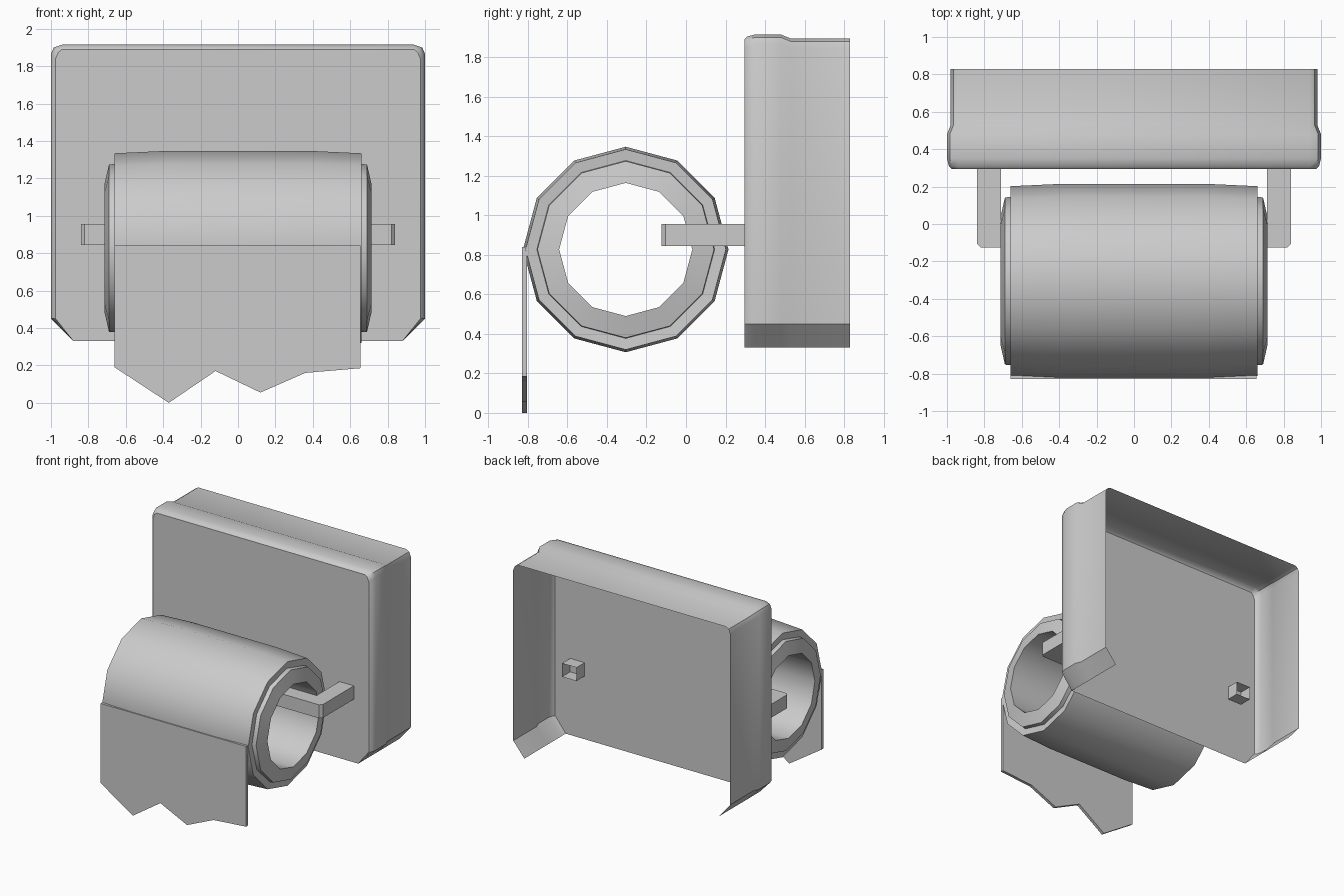
import bpy, bmesh, math

if "Cube" in bpy.data.objects:
    bpy.data.objects.remove(bpy.data.objects["Cube"])


def make_object(name, verts, faces, smooth=None):
    mesh = bpy.data.meshes.new(name)
    mesh.from_pydata(verts, [], faces)
    bm = bmesh.new()
    bm.from_mesh(mesh)
    bmesh.ops.recalc_face_normals(bm, faces=bm.faces)
    bm.to_mesh(mesh)
    bm.free()
    obj = bpy.data.objects.new(name, mesh)
    bpy.context.collection.objects.link(obj)
    if smooth:
        bpy.ops.object.select_all(action='DESELECT')
        obj.select_set(True)
        bpy.context.view_layer.objects.active = obj
        bpy.ops.object.shade_smooth_by_angle(angle=math.radians(smooth))
    return obj


def loft(rings, closed_rings=True, closed_loft=False):
    """Join equal-length rings of points with quads."""
    n = len(rings[0])
    verts = [p for ring in rings for p in ring]
    faces = []
    for i in range(len(rings) if closed_loft else len(rings) - 1):
        a, b = i * n, ((i + 1) % len(rings)) * n
        for j in range(n if closed_rings else n - 1):
            k = (j + 1) % n
            faces.append((a + j, a + k, b + k, b + j))
    return verts, faces


# Wall cover: shell open at the back and underneath
def cover_outline(y, inset):
    half = [(0.88, 0.33), (1 - inset, 0.45), (1 - inset, 1.865 - inset),
            (0.985 - inset, 1.9 - inset), (0.94, 1.915 - inset)]
    return ([(x, y, z) for x, z in half] +
            [(-x, y, z) for x, z in reversed(half)])


levels = [(0.83, 0.02), (0.53, 0.02), (0.48, 0.0), (0.35, 0.0), (0.31, 0.01), (0.295, 0.025)]
verts, faces = loft([cover_outline(y, d) for y, d in levels], closed_rings=False)
faces.append(tuple(range(len(verts) - 10, len(verts))))
make_object("wall_cover", verts, faces, 35)

# Paper roll: twelve-sided lathe with stepped core ends and a through bore
SIDES, CY, CZ = 12, -0.305, 0.827
half_profile = [(0.38, 0.52), (0.66, 0.507), (0.655, 0.45), (0.69, 0.447), (0.715, 0.337)]
profile = half_profile + [(-x, r) for x, r in reversed(half_profile)]
rings = [[(x, CY + r * math.cos(2 * math.pi * i / SIDES), CZ + r * math.sin(2 * math.pi * i / SIDES))
          for i in range(SIDES)] for x, r in profile]
make_object("paper_roll", *loft(rings, closed_loft=True), 35)

# Hanging sheet with a torn lower edge
edge = [(-0.66, 0.19), (-0.37, 0.0), (-0.12, 0.17), (0.12, 0.055), (0.36, 0.16), (0.655, 0.185)]
outline = edge + [(0.655, 0.84), (-0.66, 0.84)]
n = len(outline)
verts, faces = loft([[(x, y, z) for x, z in outline] for y in (-0.83, -0.805)])
faces += [tuple(range(n)), tuple(range(n, 2 * n))]
make_object("hanging_sheet", verts, faces)

# Holder bar: U-shaped square tube with open ends inside the cover
half_path = [((0.84, 0.40), (0.71, 0.40)), ((0.84, -0.105), (0.71, 0.01)),
             ((0.82, -0.125), (0.70, 0.0))]
path = half_path + [((-ox, oy), (-ix, iy)) for (ox, oy), (ix, iy) in reversed(half_path)]
Z0, Z1 = 0.845, 0.955
rings = [[(*o, Z0), (*o, Z1), (*i, Z1), (*i, Z0)] for o, i in path]
make_object("holder_bar", *loft(rings))
